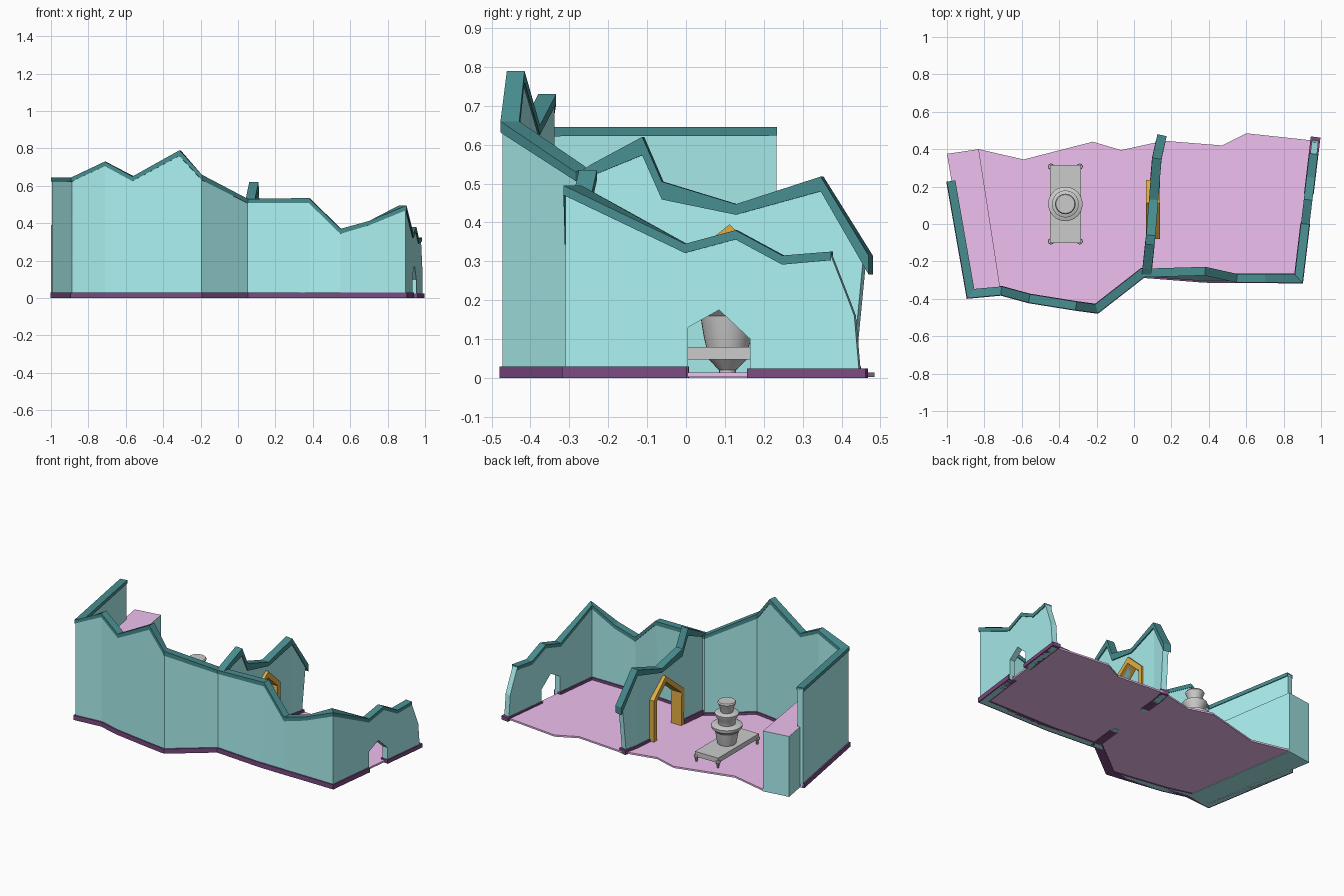
import bpy, bmesh, math
from mathutils import Vector

if "Cube" in bpy.data.objects:
    bpy.data.objects.remove(bpy.data.objects["Cube"])


def mat(name, r, g, b):
    m = bpy.data.materials.new(name)
    m.diffuse_color = (r, g, b, 1)
    m.use_nodes = True
    m.node_tree.nodes["Principled BSDF"].inputs["Base Color"].default_value = m.diffuse_color
    return m


TEAL = mat("wall_teal", .41, .88, .88)
PINK = mat("floor_pink", .87, .53, .87)
CAP = mat("cap_dark_teal", .065, .27, .28)
BASE = mat("base_purple", .2, .07, .22)
WOOD = mat("door_orange", .75, .42, .06)


def make(name, verts, faces, material=None):
    me = bpy.data.meshes.new(name)
    me.from_pydata([tuple(v) for v in verts], [], faces)
    bm = bmesh.new()
    bm.from_mesh(me)
    bmesh.ops.recalc_face_normals(bm, faces=bm.faces)
    bm.to_mesh(me)
    bm.free()
    ob = bpy.data.objects.new(name, me)
    bpy.context.collection.objects.link(ob)
    if material:
        me.materials.append(material)
    return ob


def sweep(name, sections, material):
    """Skin four-point sections and close both ends."""
    n = len(sections)
    faces = [[4 * i + k, 4 * i + (k + 1) % 4, 4 * i + 4 + (k + 1) % 4, 4 * i + 4 + k]
             for i in range(n - 1) for k in range(4)]
    faces += [[0, 1, 2, 3], [4 * n - 4 + k for k in range(4)]]
    return make(name, [p for s in sections for p in s], faces, material)


def ribbon(name, tops, bottoms, width, material):
    """Upright band of even plan width with mitred corners."""
    secs = []
    for i, (t, b) in enumerate(zip(tops, bottoms)):
        dirs = []
        for a, c in ((i - 1, i), (i, i + 1)):
            if a >= 0 and c < len(tops):
                d = Vector(tops[c][:2]) - Vector(tops[a][:2])
                dirs.append(d.normalized())
        d = sum(dirs, Vector((0, 0))).normalized()
        off = Vector((-d.y, d.x, 0)) * (width / 2 / max(.5, d.dot(dirs[0])))
        t, b = Vector(t), Vector(b)
        secs.append([b - off, b + off, t + off, t - off])
    return sweep(name, secs, material)


def cap(name, tops, width=.046, h=.022):
    """Dark coping following the broken wall top."""
    lows = []
    for i, t in enumerate(tops):
        a, c = Vector(tops[max(i - 1, 0)]), Vector(tops[min(i + 1, len(tops) - 1)])
        slopes = [(Vector(t) - q).length / max((Vector(t) - q).xy.length, .01)
                  for q in (a, c) if (Vector(t) - q).length > 0]
        lows.append((t[0], t[1], t[2] - h * min(1.9, sum(slopes) / len(slopes))))
    return ribbon(name, tops, lows, width, CAP)


def trim(name, path, h=.03):
    return ribbon(name, [(x, y, h) for x, y in path], [(x, y, 0) for x, y in path], .052, BASE)


def prism(name, pts, lo, hi, axis, material=None):
    """Extrude a polygon along z (plan points) or x (y,z points)."""
    n = len(pts)
    verts = [(p[0], p[1], e) if axis == 'z' else (e, p[0], p[1]) for e in (lo, hi) for p in pts]
    faces = [list(range(n)), list(range(n, 2 * n))]
    faces += [[i, (i + 1) % n, n + (i + 1) % n, n + i] for i in range(n)]
    return make(name, verts, faces, material)


def cut(ob, cutter):
    cutter.hide_render = True
    m = ob.modifiers.new("opening", 'BOOLEAN')
    m.operation, m.object, m.solver = 'DIFFERENCE', cutter, 'EXACT'
    bpy.context.view_layer.objects.active = ob
    bpy.ops.object.modifier_apply(modifier=m.name)
    bpy.data.objects.remove(cutter)


# floor and raised corner platform
prism("floor", [(-.83, .4), (-.59, .345), (-.22, .44), (-.07, .395), (.16, .445), (.47, .42),
                (.6, .485), (.97, .445), (.88, -.295), (.5, -.295), (.05, -.265), (-.2, -.455),
                (-.56, -.4), (-.715, -.35)], .003, .014, 'z', PINK)
plat = prism("corner_platform", [(-1, .375), (-.83, .4), (-.715, -.345), (-.875, -.37)],
             0, .39, 'z', TEAL)
plat.data.materials.append(PINK)
for f in plat.data.polygons:
    if f.normal.z > .9:
        f.material_index = 1


# outer wall: left, front and right sides in one run
def right(y, z):
    return (.88 + .12 * (y + .295), y, z)


outer = [(-.978, .23, .645), (-.873, -.372, .645), (-.71, -.357, .73), (-.56, -.398, .65),
         (-.31, -.438, .79), (-.2, -.453, .66), (.045, -.262, .53), (.38, -.252, .535),
         (.55, -.29, .37), (.7, -.29, .412), right(-.292, .495), right(0, .345),
         right(.13, .38), right(.25, .315), right(.375, .325)]
end = [right(.42, .2), right(.435, .16), right(.447, .02)]
tops = [(x, y, z - .01) for x, y, z in outer] + end
foot = [(x, -.288 if abs(x - .38) < .01 else y, 0) for x, y, z in tops]
wall = ribbon("outer_wall", tops, foot, .036, TEAL)
cut(wall, prism("window_cutter", [(.005, -.1), (.005, .13), (.085, .175), (.165, .1), (.165, -.1)],
                .8, 1.1, 'x'))
cap("outer_wall_cap", outer)
plan = [p[:2] for p in foot]
trim("outer_wall_base", plan[:11] + [right(.005, 0)[:2]])
trim("right_wall_base_rear", [right(.16, 0)[:2], right(.465, 0)[:2]], .024)

# dividing wall with doorway
div = [(.067, -.27, .53), (.07, -.24, .55), (.085, -.11, .62), (.09, -.06, .505),
       (.105, .13, .447), (.122, .35, .518), (.15, .475, .315)]
dtops = [(x, y, z - .01) for x, y, z in div]
dtops[-1] = (.147, .46, .31)
dfoot = [(x, y, 0) for x, y, z in dtops]
dfoot[-1] = (.14, .43, 0)
divider = ribbon("dividing_wall", dtops, dfoot, .036, TEAL)
door_in = [(-.045, -.02), (-.05, .225), (.108, .355), (.205, .265), (.205, -.02)]
door_out = [(-.072, .005), (-.08, .24), (.112, .395), (.235, .28), (.235, .005)]
cut(divider, prism("door_cutter", door_in, -.1, .3, 'x'))
cap("dividing_wall_cap", div, .05, .026)
trim("dividing_wall_base_front", [(.067, -.275), (.088, -.075)], .045)
trim("dividing_wall_base_rear", [(.112, .235), (.122, .35), (.143, .445)])

# pointed door frame
sweep("door_frame", [[(.065, *o), (.14, *o), (.14, i[0], max(i[1], .005)),
                      (.065, i[0], max(i[1], .005))]
                     for o, i in zip(door_out, door_in)], WOOD)


# stone table with stacked flared urns
def lathe(name, profile, x, y, n=32):
    verts = [(x + r * math.cos(2 * math.pi * k / n), y + r * math.sin(2 * math.pi * k / n), z)
             for r, z in profile for k in range(n)]
    m = len(profile)
    faces = [[j * n + k, j * n + (k + 1) % n, j * n + n + (k + 1) % n, j * n + n + k]
             for j in range(m - 1) for k in range(n)]
    faces += [list(range(n)), list(range((m - 1) * n, m * n))]
    ob = make(name, verts, faces)
    bpy.context.view_layer.objects.active = ob
    ob.select_set(True)
    bpy.ops.object.shade_smooth_by_angle(angle=math.radians(35))
    ob.select_set(False)
    return ob


CX, CY = -.367, .107
prism("table_slab", [(CX - .083, CY - .208), (CX + .083, CY - .208),
                     (CX + .083, CY + .208), (CX - .083, CY + .208)], .048, .08, 'z')
lathe("table_support", [(.022, .012), (.022, .02), (.05, .049)], CX, CY, 16)
for i, (sx, sy) in enumerate([(-1, -1), (1, -1), (1, 1), (-1, 1)]):
    lathe(f"table_foot_{i}", [(.006, .014), (.008, .03), (.017, .05), (.014, .06)],
          CX + sx * .077, CY + sy * .2, 8)
lathe("urn_stack", [(.055, .079), (.062, .11), (.07, .16), (.09, .18), (.092, .198), (.08, .204),
                    (.05, .206), (.054, .235), (.07, .26), (.072, .275), (.062, .28),
                    (.036, .282), (.044, .315), (.055, .342), (.05, .35)], CX, CY)
